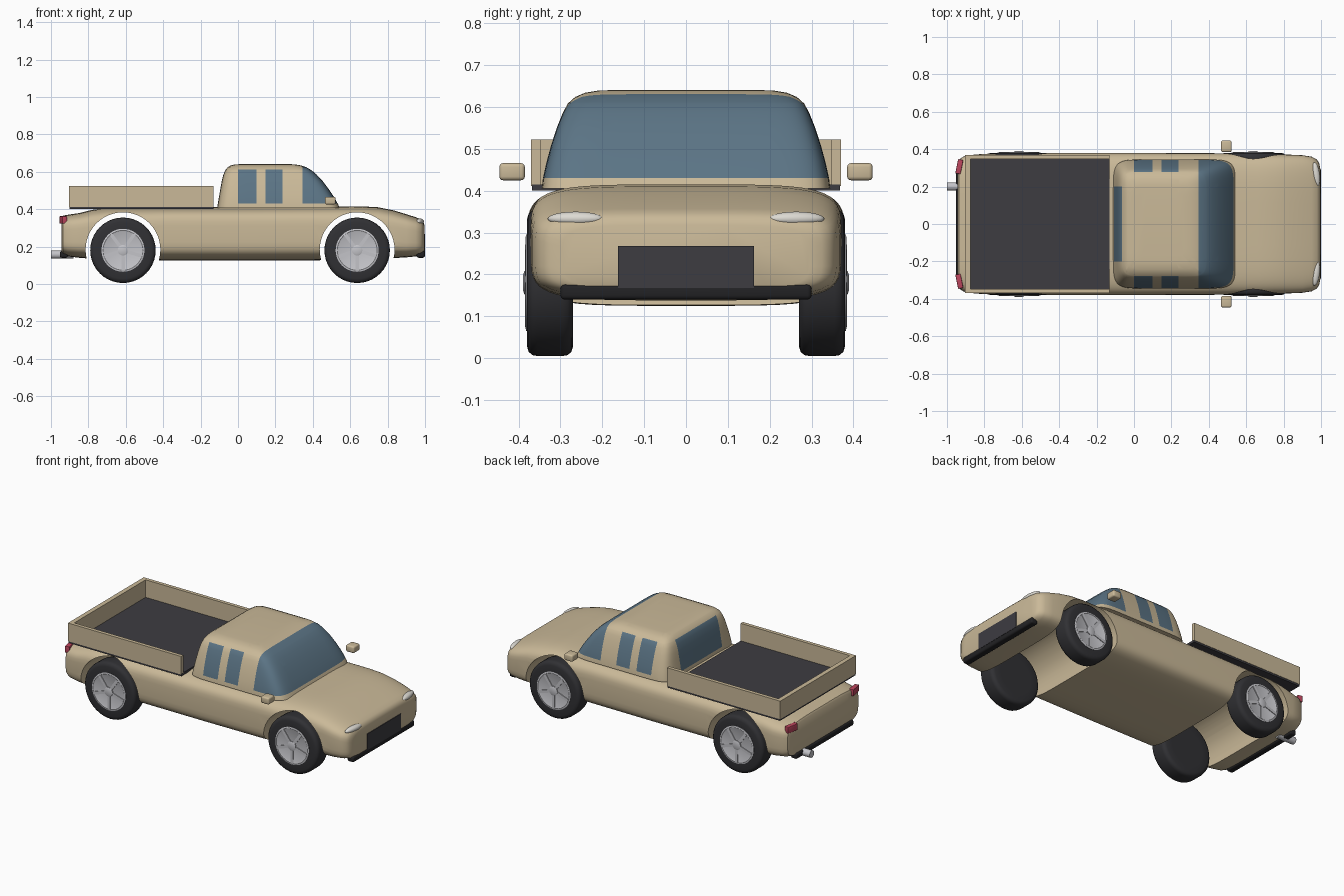
import bpy, bmesh, math
from mathutils import Matrix, Vector

if "Cube" in bpy.data.objects:
    bpy.data.objects.remove(bpy.data.objects["Cube"])


def material(name, r, g, b):
    m = bpy.data.materials.new(name)
    m.diffuse_color = (r, g, b, 1)
    m.use_nodes = True
    m.node_tree.nodes["Principled BSDF"].inputs["Base Color"].default_value = m.diffuse_color
    return m


TAN = material("tan paint", 0.59, 0.485, 0.315)
GLASS = material("blue glass", 0.105, 0.175, 0.235)
DARK = material("dark trim", 0.047, 0.045, 0.053)
TYRE = material("tyre rubber", 0.03, 0.03, 0.034)
BLACK = material("black bumper", 0.016, 0.016, 0.018)
RIM = material("rim silver", 0.55, 0.55, 0.58)
LAMP = material("headlight", 0.72, 0.70, 0.65)
RED = material("tail light red", 0.50, 0.06, 0.11)


def finish(name, bm, mats, angle=35):
    bmesh.ops.recalc_face_normals(bm, faces=bm.faces[:])
    me = bpy.data.meshes.new(name)
    bm.to_mesh(me)
    bm.free()
    ob = bpy.data.objects.new(name, me)
    bpy.context.collection.objects.link(ob)
    for m in mats:
        me.materials.append(m)
    if angle:
        smooth(ob, angle)
    return ob


def smooth(ob, angle):
    bpy.ops.object.select_all(action='DESELECT')
    ob.select_set(True)
    bpy.context.view_layer.objects.active = ob
    bpy.ops.object.shade_smooth_by_angle(angle=math.radians(angle))


def box(name, x, y, z, mat, bevel=0.0, turn=0.0):
    """Box from (min, max) ranges, optionally bevelled and turned about z."""
    bm = bmesh.new()
    bmesh.ops.create_cube(bm, size=1)
    bmesh.ops.scale(bm, vec=(x[1] - x[0], y[1] - y[0], z[1] - z[0]), verts=bm.verts[:])
    if bevel:
        bmesh.ops.bevel(bm, geom=bm.edges[:], offset=bevel, segments=3, profile=0.5, affect='EDGES')
    bmesh.ops.rotate(bm, matrix=Matrix.Rotation(turn, 3, 'Z'), verts=bm.verts[:])
    bmesh.ops.translate(bm, vec=(sum(x) / 2, sum(y) / 2, sum(z) / 2), verts=bm.verts[:])
    return finish(name, bm, [mat], 35 if bevel else 0)


def loft(rings):
    """Skin closed rings of points and cap both ends."""
    bm = bmesh.new()
    vs = [[bm.verts.new(p) for p in r] for r in rings]
    n = len(vs[0])
    for a, b in zip(vs, vs[1:]):
        for i in range(n):
            bm.faces.new((a[i], a[(i + 1) % n], b[(i + 1) % n], b[i]))
    bm.faces.new(vs[0])
    bm.faces.new(vs[-1])
    return bm


def superellipse(n, power):
    pts = []
    for i in range(n):
        t = 2 * math.pi * (i + 0.5) / n
        c, s = math.cos(t), math.sin(t)
        pts.append((math.copysign(abs(c) ** (2 / power), c), math.copysign(abs(s) ** (2 / power), s)))
    return pts


def lathe(name, profile, origin, mat, side, n=40):
    """Solid of revolution about y; profile is (radius, y)."""
    ox, oy, oz = origin
    rings = [[(ox + r * math.cos(2 * math.pi * i / n), side * (oy + y), oz + r * math.sin(2 * math.pi * i / n))
              for i in range(n)] for r, y in profile]
    return finish(name, loft(rings), [mat])


# Lower body: stations of (x, half width, bottom, top)
stations = [(-0.943, 0.325, 0.165, 0.355), (-0.936, 0.345, 0.155, 0.365), (-0.91, 0.362, 0.147, 0.37),
            (-0.85, 0.372, 0.14, 0.379), (-0.78, 0.376, 0.134, 0.396), (-0.70, 0.378, 0.13, 0.407),
            (-0.40, 0.38, 0.126, 0.41), (0.0, 0.38, 0.125, 0.411), (0.40, 0.379, 0.126, 0.413),
            (0.66, 0.375, 0.13, 0.415), (0.75, 0.373, 0.134, 0.41), (0.83, 0.371, 0.138, 0.394),
            (0.90, 0.368, 0.142, 0.373), (0.95, 0.36, 0.147, 0.357), (0.978, 0.345, 0.152, 0.346),
            (0.99, 0.325, 0.158, 0.334), (0.996, 0.295, 0.166, 0.318)]
section = superellipse(56, 4.8)
body = finish("lower_body", loft([[(x, w * u, (lo + hi) / 2 + (hi - lo) / 2 * v) for u, v in section]
                                  for x, w, lo, hi in stations]), [TAN], 0)

# Wheel arches cut right through the body
AXLES = (-0.615, 0.637)
for ax in AXLES:
    cutter = lathe("arch_cutter", [(0.2, -0.5), (0.2, 0.5)], (ax, 0, 0.183), TAN, 1, 48)
    cutter.hide_render = True
    mod = body.modifiers.new("arch", 'BOOLEAN')
    mod.operation, mod.solver, mod.object = 'DIFFERENCE', 'EXACT', cutter
    bpy.context.view_layer.objects.active = body
    bpy.ops.object.modifier_apply(modifier=mod.name)
    bpy.data.objects.remove(cutter)
smooth(body, 35)

# Cabin: rounded plan sections of (z, back x, front x, half width)
levels = [(0.405, -0.112, 0.545, 0.345), (0.43, -0.108, 0.533, 0.342), (0.47, -0.101, 0.51, 0.333),
          (0.51, -0.094, 0.483, 0.322), (0.55, -0.087, 0.453, 0.309), (0.585, -0.078, 0.42, 0.295),
          (0.608, -0.068, 0.393, 0.283), (0.624, -0.055, 0.365, 0.265), (0.634, -0.038, 0.335, 0.242),
          (0.639, -0.015, 0.305, 0.212), (0.641, 0.02, 0.27, 0.17)]
plan = superellipse(64, 9)
bm = loft([[((a + b) / 2 + (b - a) / 2 * u, w * v, z) for u, v in plan] for z, a, b, w in levels])
cuts = [((x, 0, 0), (1, 0, 0)) for x in (-0.04, 0.0, 0.10, 0.148, 0.238, 0.345)]
cuts += [((0, 0, z), (0, 0, 1)) for z in (0.43, 0.612)] + [((0, y, 0), (0, 1, 0)) for y in (-0.2, 0.2)]
for co, no in cuts:
    bmesh.ops.bisect_plane(bm, geom=bm.verts[:] + bm.edges[:] + bm.faces[:], plane_co=co, plane_no=no, dist=1e-5)
for f in bm.faces:
    c = f.calc_center_median()
    windscreen = c.x > 0.345 and c.z > 0.43
    band = 0.43 < c.z < 0.612
    side = band and abs(c.y) > 0.25 and (0 < c.x < 0.10 or 0.148 < c.x < 0.238)
    rear = band and c.x < -0.04 and abs(c.y) < 0.2
    f.material_index = 1 if windscreen or side or rear else 0
finish("cabin", bm, [TAN, GLASS], 40)

# Cargo bed: dark floor, two sides and a tailgate
box("bed_floor", (-0.90, -0.13), (-0.368, 0.368), (0.40, 0.415), DARK)
box("tailgate", (-0.903, -0.875), (-0.37, 0.37), (0.411, 0.523), TAN)
for s in (-1, 1):
    box("bed_side", (-0.903, -0.13), sorted((s * 0.348, s * 0.37)), (0.411, 0.523), TAN)

# Wheels: tyre, rim disc, five spokes and hub
for ax in AXLES:
    for s in (-1, 1):
        o = (ax, 0.325, 0.18)
        lathe("tyre", [(0.11, -0.055), (0.152, -0.055), (0.165, -0.051), (0.173, -0.042), (0.175, -0.03),
                       (0.175, 0.03), (0.173, 0.042), (0.165, 0.051), (0.152, 0.055), (0.116, 0.055)],
              o, TYRE, s)
        lathe("rim", [(0.115, 0.03), (0.115, 0.057), (0.106, 0.059), (0.10, 0.056)], o, RIM, s)
        lathe("hub", [(0.028, 0.05), (0.028, 0.061), (0.02, 0.064)], o, RIM, s, 20)
        bm = bmesh.new()
        for k in range(5):
            m = (Matrix.Translation((ax, s * 0.381, 0.18)) @ Matrix.Rotation(2 * math.pi * k / 5 + 0.3, 4, 'Y')
                 @ Matrix.Translation((0.06, 0, 0)) @ Matrix.Diagonal((0.09, 0.008, 0.018, 1)))
            bmesh.ops.create_cube(bm, size=1, matrix=m)
        finish("wheel_spokes", bm, [RIM], 0)

# Grille and bumpers
box("grille", (0.96, 1.0), (-0.162, 0.162), (0.168, 0.268), DARK)
box("front_bumper", (0.955, 0.999), (-0.30, 0.30), (0.14, 0.176), BLACK, 0.01)
box("rear_bumper", (-0.952, -0.91), (-0.28, 0.28), (0.14, 0.176), BLACK, 0.01)

for s in (-1, 1):
    # Headlights: flattened ellipsoids following the nose corner
    bm = bmesh.new()
    bmesh.ops.create_uvsphere(bm, u_segments=24, v_segments=12, radius=1,
                              matrix=Matrix.Translation((0.973, s * 0.264, 0.333))
                              @ Matrix.Rotation(s * 0.12, 4, 'Z') @ Matrix.Diagonal((0.02, 0.067, 0.017, 1)))
    finish("headlight", bm, [LAMP], 60)
    # Tail lights and side mirrors
    box("tail_light", (-0.948, -0.92), sorted((s * 0.268, s * 0.345)), (0.322, 0.362), RED, 0.003, -s * 0.2)
    box("side_mirror", (0.465, 0.522), sorted((s * 0.385, s * 0.446)), (0.425, 0.466), TAN, 0.009)

# Exhaust pipe
bm = bmesh.new()
bmesh.ops.create_cone(bm, cap_ends=True, segments=20, radius1=0.022, radius2=0.022, depth=0.12,
                      matrix=Matrix.Translation((-0.94, 0.2, 0.157)) @ Matrix.Rotation(math.pi / 2, 4, 'Y'))
finish("exhaust_pipe", bm, [RIM])
